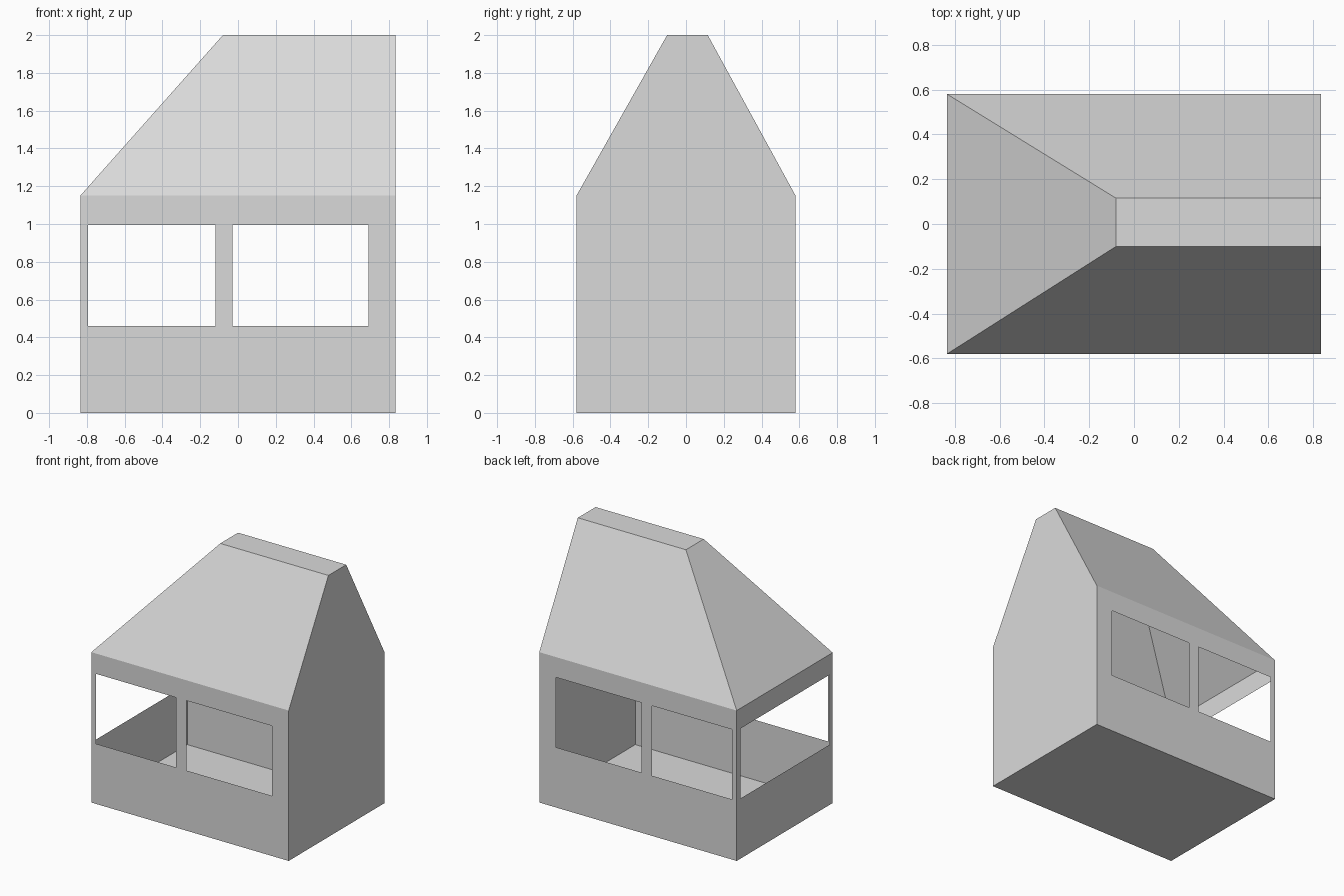
import bpy
import bmesh

if "Cube" in bpy.data.objects:
    bpy.data.objects.remove(bpy.data.objects["Cube"])

HX, HY = 0.835, 0.58            # half length and half depth
EAVE, TOP = 1.15, 2.0           # wall height and ridge height
RIDGE_X, RIDGE_Y0, RIDGE_Y1 = -0.08, -0.10, 0.115
SILL, HEAD = 0.46, 0.995        # window bottom and top
LONG_WINDOWS = [(-0.795, -0.12), (-0.03, 0.692)]
END_WINDOWS = [(-0.54, 0.535)]

grey = bpy.data.materials.new("light grey")
grey.use_nodes = True
colour = (0.70, 0.70, 0.70, 1)
grey.diffuse_color = colour
grey.node_tree.nodes["Principled BSDF"].inputs["Base Color"].default_value = colour


def make_part(name, polygons):
    """Thin sheet part from polygons wound to face outwards."""
    bm = bmesh.new()
    for points in polygons:
        bm.faces.new([bm.verts.new(p) for p in points])
    bmesh.ops.remove_doubles(bm, verts=bm.verts, dist=1e-5)
    mesh = bpy.data.meshes.new(name)
    bm.to_mesh(mesh)
    bm.free()
    mesh.materials.append(grey)
    obj = bpy.data.objects.new(name, mesh)
    bpy.context.collection.objects.link(obj)
    return obj


def wall_with_windows(name, half, windows, place, flip=False):
    """Wall split at the window edges, leaving the window cells open."""
    cuts = [-half] + [u for w in windows for u in w] + [half]
    levels = [0, SILL, HEAD, EAVE]
    cells = []
    for i, (u0, u1) in enumerate(zip(cuts, cuts[1:])):
        for j, (z0, z1) in enumerate(zip(levels, levels[1:])):
            if i % 2 == 1 and j == 1:
                continue
            cell = [place(u0, z0), place(u1, z0), place(u1, z1), place(u0, z1)]
            cells.append(cell[::-1] if flip else cell)
    return make_part(name, cells)


# Walls with windows
wall_with_windows("front_wall", HX, LONG_WINDOWS, lambda u, z: (u, -HY, z))
wall_with_windows("back_wall", HX, LONG_WINDOWS, lambda u, z: (u, HY, z), flip=True)
wall_with_windows("hip_end_wall", HY, END_WINDOWS, lambda u, z: (-HX, u, z), flip=True)

# Solid gable wall
make_part("gable_wall", [[(HX, -HY, 0), (HX, HY, 0), (HX, HY, EAVE),
                          (HX, RIDGE_Y1, TOP), (HX, RIDGE_Y0, TOP), (HX, -HY, EAVE)]])

# Floor
make_part("floor", [[(-HX, -HY, 0), (-HX, HY, 0), (HX, HY, 0), (HX, -HY, 0)]])

# Roof: two long slopes, one hip and a flat ridge
front_hip, back_hip = (-HX, -HY, EAVE), (-HX, HY, EAVE)
front_gable, back_gable = (HX, -HY, EAVE), (HX, HY, EAVE)
ridge_front, ridge_back = (RIDGE_X, RIDGE_Y0, TOP), (RIDGE_X, RIDGE_Y1, TOP)
peak_front, peak_back = (HX, RIDGE_Y0, TOP), (HX, RIDGE_Y1, TOP)
make_part("roof", [
    [front_hip, front_gable, peak_front, ridge_front],
    [back_gable, back_hip, ridge_back, peak_back],
    [back_hip, front_hip, ridge_front, ridge_back],
    [ridge_front, peak_front, peak_back, ridge_back],
])
